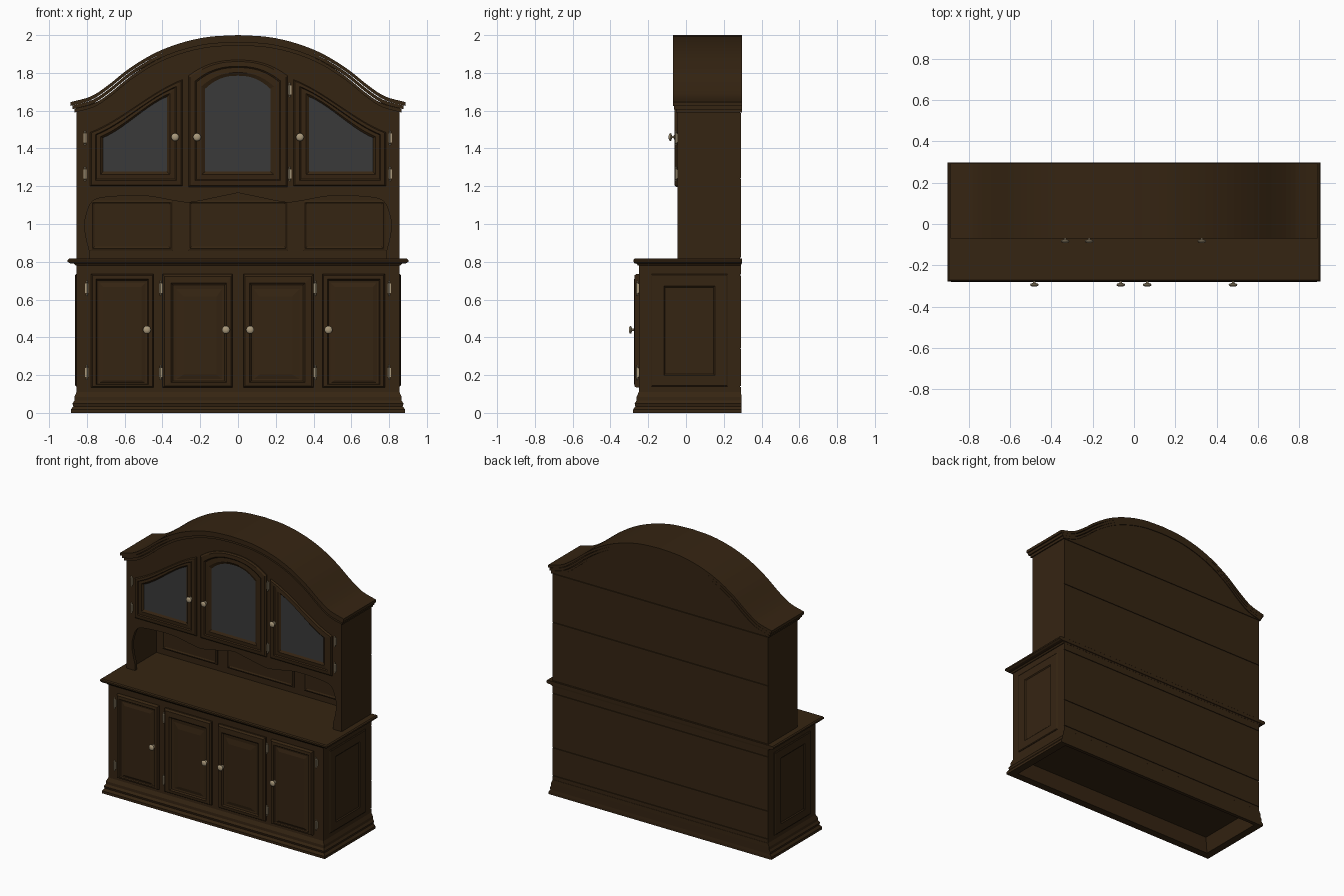
import bpy, bmesh, math
from mathutils import Vector

cube = bpy.data.objects.get("Cube")
if cube:
    bpy.data.objects.remove(cube, do_unlink=True)


def material(name, rgb, rough):
    m = bpy.data.materials.new(name)
    m.use_nodes = True
    m.diffuse_color = (*rgb, 1)
    node = next(n for n in m.node_tree.nodes if n.type == 'BSDF_PRINCIPLED')
    node.inputs["Base Color"].default_value = (*rgb, 1)
    node.inputs["Roughness"].default_value = rough
    return m


WOOD = material("dark wood", (0.036, 0.018, 0.006), 0.6)
GLASS = material("grey glass", (0.042, 0.042, 0.042), 0.4)
BRASS = material("pale brass", (0.40, 0.32, 0.20), 0.4)


def loft(name, loops, mat=WOOD, cap_mat=None, smooth=False):
    """Closed solid through matching 3D loops; the last cap may differ in colour."""
    bm = bmesh.new()
    rings = [[bm.verts.new(p) for p in loop] for loop in loops]
    n = len(rings[0])
    for a, b in zip(rings, rings[1:]):
        for i in range(n):
            j = (i + 1) % n
            bm.faces.new((a[i], a[j], b[j], b[i]))
    bm.faces.new(rings[0])
    bm.faces.new(rings[-1]).material_index = 1 if cap_mat else 0
    bmesh.ops.recalc_face_normals(bm, faces=bm.faces)
    mesh = bpy.data.meshes.new(name)
    bm.to_mesh(mesh)
    bm.free()
    mesh.materials.append(mat)
    if cap_mat:
        mesh.materials.append(cap_mat)
    ob = bpy.data.objects.new(name, mesh)
    bpy.context.collection.objects.link(ob)
    if smooth:
        bpy.ops.object.select_all(action='DESELECT')
        ob.select_set(True)
        bpy.context.view_layer.objects.active = ob
        bpy.ops.object.shade_smooth_by_angle(angle=math.radians(40))
    return ob


def at_y(outline, y):
    return [(x, y, z) for x, z in outline]


def slab(name, outline, y0, y1):
    return loft(name, [at_y(outline, y0), at_y(outline, y1)])


def rect(x0, x1, z0, z1):
    return [(x0, z0), (x1, z0), (x1, z1), (x0, z1)]


def box(name, x0, x1, y0, y1, z0, z1, mat=WOOD):
    r = rect(x0, x1, z0, z1)
    return loft(name, [at_y(r, y0), at_y(r, y1)], mat)


def ring(x, front, back, z):
    return [(-x, front, z), (x, front, z), (x, back, z), (-x, back, z)]


def lerp(a, b, t):
    return [tuple(Vector(p).lerp(Vector(q), t)) for p, q in zip(a, b)]


def spline(pts, steps=4):
    """Catmull-Rom curve through 2D points."""
    v = [Vector(p) for p in pts]
    v = [2 * v[0] - v[1]] + v + [2 * v[-1] - v[-2]]
    out = []
    for a, b, c, d in zip(v, v[1:], v[2:], v[3:]):
        for k in range(steps):
            t = k / steps
            out.append(tuple(b + 0.5 * t * (c - a + t * (2*a - 5*b + 4*c - d
                                                         + t * (3*(b - c) + d - a)))))
    return out + [tuple(v[-2])]


def mirrored(half):
    """Half curve starting on the centre line -> whole curve, left to right."""
    return [(-x, z) for x, z in reversed(half[1:])] + half


def topped(x0, x1, z0, top, n=16):
    """Flat-bottomed outline whose top edge is a function of 0..1."""
    return [(x0, z0), (x1, z0)] + [(x1 + (x0 - x1) * k / n, top(1 - k / n))
                                   for k in range(n + 1)]


# Plinth, hollow below, with stepped moulding
loft("plinth", [ring(0.80, -0.20, 0.25, 0.10), ring(0.83, -0.225, 0.27, 0.0),
                ring(0.885, -0.28, 0.295, 0.0), ring(0.885, -0.28, 0.295, 0.018),
                ring(0.872, -0.268, 0.293, 0.035), ring(0.876, -0.272, 0.293, 0.05),
                ring(0.866, -0.262, 0.293, 0.065), ring(0.866, -0.262, 0.293, 0.085),
                ring(0.855, -0.25, 0.292, 0.11), ring(0.84, -0.24, 0.28, 0.12)])

# Base carcass and worktop
box("base_carcass", -0.855, 0.855, -0.25, 0.285, 0.105, 0.795)
loft("worktop", [ring(0.86, -0.255, 0.292, 0.78), ring(0.868, -0.262, 0.293, 0.79),
                 ring(0.89, -0.272, 0.297, 0.792), ring(0.902, -0.278, 0.297, 0.80),
                 ring(0.902, -0.278, 0.297, 0.81), ring(0.895, -0.272, 0.297, 0.817)])

# Base side panels: raised border with a sunken field
for s, side in ((1, "left"), (-1, "right")):
    outer, inner = rect(-0.185, 0.22, 0.14, 0.735), rect(-0.11, 0.145, 0.205, 0.665)
    steps = ((0, 0.85), (0, 0.858), (0.08, 0.862), (0.9, 0.862), (1, 0.856))
    loft(f"base_{side}_side_panel", [[(s * x, y, z) for y, z in lerp(outer, inner, t)]
                                     for t, x in steps])

# Base doors with raised fields
DOORS = {"inner": (rect(0.028, 0.40, 0.135, 0.735), rect(0.085, 0.325, 0.18, 0.655)),
         "outer": (rect(0.447, 0.777, 0.135, 0.735), rect(0.49, 0.735, 0.16, 0.69))}
for s, side in ((1, "left"), (-1, "right")):
    for kind, (outer, inner) in DOORS.items():
        steps = ((0, -0.245), (0, -0.262), (0.15, -0.272), (0.6, -0.274),
                 (0.75, -0.264), (1, -0.262), (1.5, -0.268))
        loft(f"base_{side}_{kind}_door",
             [[(s * x, y, z) for x, z in lerp(outer, inner, t)] for t, y in steps])

# Arched crown line and the three stepped cornice layers
CROWN = mirrored(spline([(0, 2.0), (0.16, 1.99), (0.31, 1.956), (0.45, 1.9),
                         (0.58, 1.82), (0.69, 1.733), (0.78, 1.675), (0.888, 1.645)]))


def crown(half_width, drop):
    return [(x * half_width / 0.888, z - drop) for x, z in CROWN]


for name, w, top, low, front in (("cornice_top", 0.888, 0, 0.02, -0.07),
                                 ("cornice_middle", 0.877, 0.018, 0.038, -0.063),
                                 ("cornice_lower", 0.866, 0.036, 0.055, -0.054)):
    slab(name, crown(w, top) + crown(w, low)[::-1], front, 0.296)

# Face frame of the hutch: arched head, scalloped stiles and valance
scallop = mirrored(spline([(0, 1.165), (0.12, 1.14), (0.25, 1.115), (0.33, 1.122),
                           (0.5, 1.15), (0.7, 1.142), (0.77, 1.12), (0.80, 1.06),
                           (0.812, 0.99), (0.80, 0.91), (0.787, 0.86), (0.787, 0.815)]))
slab("hutch_face_frame", [(-0.855, 0.815)] + crown(0.855, 0.03)
     + [(0.855, 0.815)] + scallop[::-1], -0.045, -0.022)

# Hutch sides, floor of the display cupboard and back
for s, side in ((1, "left"), (-1, "right")):
    box(f"hutch_{side}_side", s * 0.833, s * 0.855, -0.03, 0.285, 0.815, 1.61)
box("cupboard_floor", -0.84, 0.84, -0.025, 0.275, 1.172, 1.195)
slab("hutch_back", [(-0.85, 0.81)] + crown(0.85, 0.03) + [(0.85, 0.81)], 0.265, 0.284)

# Rear boards with narrow joints
heights = (0.108, 0.14, 0.34, 0.73, 0.79, 0.82, 1.24, 1.59)
for i, (z0, z1) in enumerate(zip(heights, heights[1:])):
    box(f"back_board_{i + 1}", -0.855, 0.855, 0.28, 0.291, z0 + 0.002, z1 - 0.002)
slab("back_arch_board", crown(0.855, 0.05) + [(0.855, 1.592), (-0.855, 1.592)], 0.28, 0.291)

# Raised panels at the back of the open niche
for name, x0, x1 in (("right", -0.78, -0.345), ("middle", -0.265, 0.265),
                     ("left", 0.345, 0.78)):
    outer = rect(x0, x1, 0.86, 1.125)
    inner = rect(x0 + 0.02, x1 - 0.02, 0.88, 1.105)
    loft(f"niche_{name}_panel", [at_y(lerp(outer, inner, t), y) for t, y in
                                 ((0, 0.27), (0, 0.257), (0.5, 0.253), (1, 0.258))])


# Glazed hutch doors
def glazed_door(name, outer, inner, s=1):
    steps = ((0, -0.04), (0, -0.052), (0.1, -0.06), (0.4, -0.062), (0.48, -0.056),
             (0.8, -0.058), (1, -0.048))
    loft(name, [[(s * x, y, z) for x, z in lerp(outer, inner, t)] for t, y in steps],
         WOOD, GLASS)


def arch(low, rise):
    return lambda u: low + rise * (1 - abs(2 * u - 1) ** 2.4)


def sweep(high, fall):
    return lambda u: high - fall * (0.65 * u + 0.35 * u * u * (3 - 2 * u))


glazed_door("hutch_middle_door", topped(-0.262, 0.262, 1.197, arch(1.785, 0.083)),
            topped(-0.175, 0.172, 1.277, arch(1.715, 0.07)))
for s, side in ((1, "left"), (-1, "right")):
    glazed_door(f"hutch_{side}_door", topped(0.293, 0.783, 1.2, sweep(1.765, 0.28)),
                topped(0.376, 0.714, 1.277, sweep(1.674, 0.217)), s)


# Turned knobs
def knob(name, x, y, z):
    profile = ((0.013, 0.004), (0.012, -0.003), (0.006, -0.006), (0.006, -0.014),
               (0.018, -0.018), (0.021, -0.023), (0.017, -0.029), (0.007, -0.032))
    loft(name, [[(x + r * math.cos(a), y + d, z + r * math.sin(a))
                 for a in (math.tau * k / 16 for k in range(16))] for r, d in profile],
         BRASS, smooth=True)


for i, x in enumerate((-0.482, -0.064, 0.064, 0.479)):
    knob(f"base_knob_{i + 1}", x, -0.271, 0.44)
for i, x in enumerate((-0.333, -0.217, 0.328)):
    knob(f"hutch_knob_{i + 1}", x, -0.06, 1.46)


# Hinges: a pin with tapered ends on a small leaf
def hinge(name, x, y, z):
    profile = ((0.002, -0.04), (0.005, -0.034), (0.003, -0.029), (0.006, -0.027),
               (0.006, 0.027), (0.003, 0.029), (0.005, 0.034), (0.002, 0.04))
    loft(name + "_pin", [[(x + r * math.cos(a), y - 0.006 + r * math.sin(a), z + h)
                          for a in (math.tau * k / 8 for k in range(8))]
                         for r, h in profile], BRASS, smooth=True)
    box(name + "_leaf", x - 0.009, x + 0.009, y - 0.004, y + 0.004, z - 0.024, z + 0.024, BRASS)


for i, x in enumerate((-0.80, -0.41, 0.41, 0.80)):
    for z, level in ((0.66, "upper"), (0.213, "lower")):
        hinge(f"base_{level}_hinge_{i + 1}", x, -0.252, z)
for i, (x, high) in enumerate(((-0.81, 1.455), (0.273, 1.71), (0.805, 1.455))):
    for z, level in ((high, "upper"), (1.265, "lower")):
        hinge(f"hutch_{level}_hinge_{i + 1}", x, -0.047, z)
